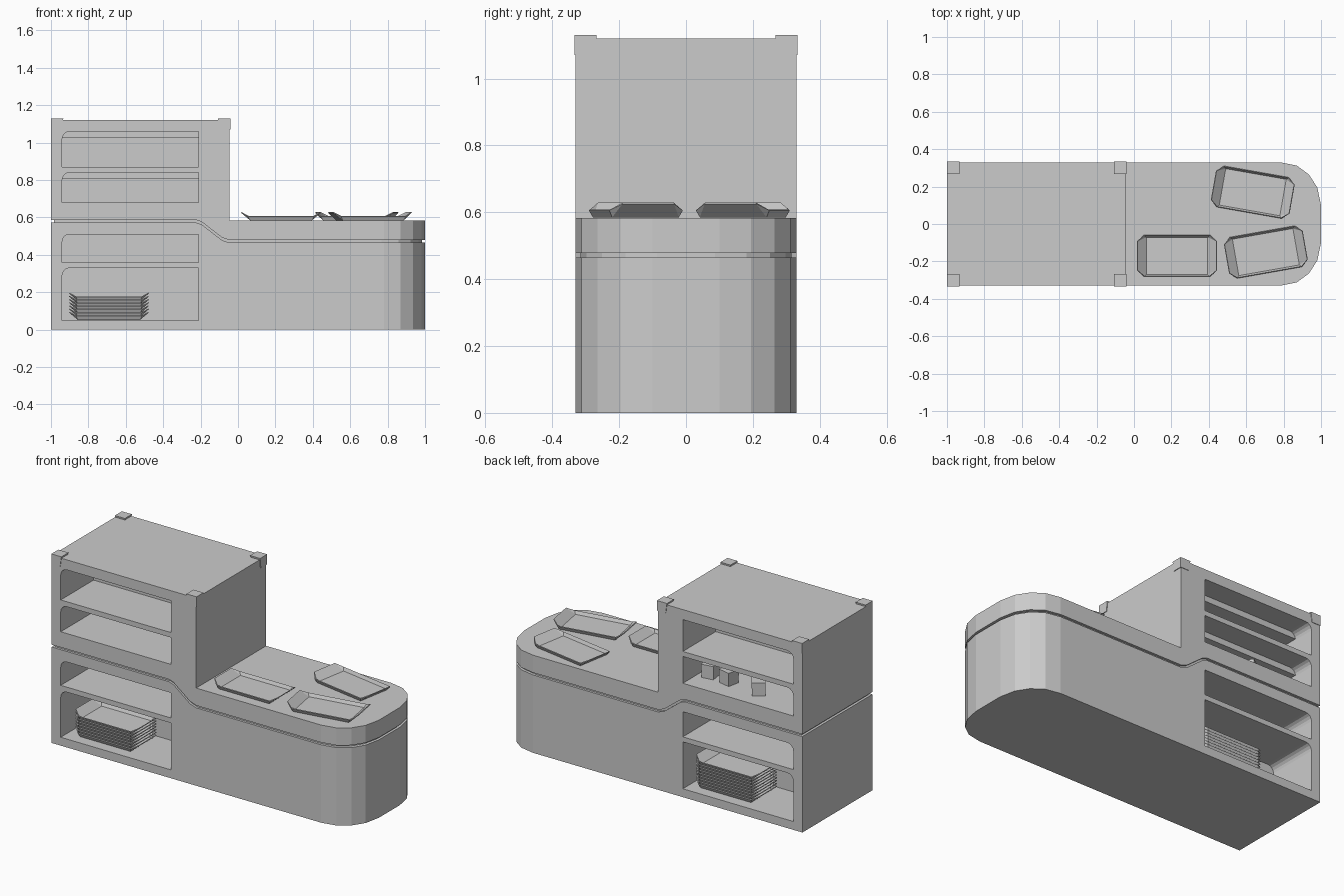
import bpy, bmesh, math
from mathutils import Matrix

if "Cube" in bpy.data.objects:
    bpy.data.objects.remove(bpy.data.objects["Cube"])


def make(name, verts, faces):
    me = bpy.data.meshes.new(name)
    me.from_pydata(verts, [], faces)
    bm = bmesh.new()
    bm.from_mesh(me)
    bmesh.ops.recalc_face_normals(bm, faces=bm.faces)
    bm.to_mesh(me)
    bm.free()
    ob = bpy.data.objects.new(name, me)
    bpy.context.collection.objects.link(ob)
    return ob


def box(name, x0, x1, y0, y1, z0, z1):
    return loft(name, [(x0, z0, z1, y0, y1), (x1, z0, z1, y0, y1)])


def loft(name, stations):
    """Loft rectangles (x, z_low, z_high, y_low, y_high) along x."""
    v, f = [], []
    for x, a, b, y0, y1 in stations:
        v += [(x, y0, a), (x, y1, a), (x, y1, b), (x, y0, b)]
    for i in range(len(stations) - 1):
        for k in range(4):
            j = (k + 1) % 4
            f.append((4 * i + k, 4 * i + j, 4 * i + 4 + j, 4 * i + 4 + k))
    n = len(v)
    f += [(0, 1, 2, 3), (n - 4, n - 3, n - 2, n - 1)]
    return make(name, v, f)


# Plan of the counter: half width along x, and the dipping seam height
LEFT = [(-1, .33), (-.225, .33), (-.195, .33), (-.085, .33), (-.045, .33)]
RIGHT = [(-.045, .33), (.78, .33), (.87, .312), (.935, .265), (.98, .195), (1, .1)]


def seam(x):
    pts = [(-.225, .573), (-.195, .563), (-.085, .478), (-.045, .465)]
    if x <= pts[0][0]:
        return pts[0][1]
    for (a, p), (b, q) in zip(pts, pts[1:]):
        if x <= b:
            return p + (q - p) * (x - a) / (b - a)
    return pts[-1][1]


GAP = .014
base = loft("counter_base", [(x, 0, seam(x), -w, w) for x, w in LEFT + RIGHT[1:]])
tower = loft("shelf_tower", [(x, seam(x) + GAP, 1.12, -w, w) for x, w in LEFT])
loft("counter_top", [(x, seam(x) + GAP, .583, -w, w) for x, w in RIGHT])
# Recessed core that shows inside the seam
loft("seam_core", [(x * .985, seam(x) - .03, seam(x) + .035, -w + .014, w - .014)
                   for x, w in LEFT + RIGHT[1:]])


# Shelf openings, front and back, with a rounded outer top corner
def cut_shelves(target, openings):
    v, f = [], []
    for z0, z1 in openings:
        r = .04
        prof = [(-.94, z0), (-.21, z0), (-.21, z1)]
        for i in range(5):
            t = math.pi / 2 * (1 + i / 4)
            prof.append((-.94 + r + r * math.cos(t), z1 - r + r * math.sin(t)))
        n = len(prof)
        for s in (-1, 1):
            o = len(v)
            v += [(x, s * .02, z) for x, z in prof] + [(x, s * .5, z) for x, z in prof]
            f += [tuple(range(o, o + n)), tuple(range(o + n, o + 2 * n))]
            f += [(o + k, o + (k + 1) % n, o + n + (k + 1) % n, o + n + k) for k in range(n)]
    cutter = make("shelf_cutter", v, f)
    cutter.hide_render = True
    mod = target.modifiers.new("shelves", 'BOOLEAN')
    mod.operation, mod.solver, mod.object = 'DIFFERENCE', 'EXACT', cutter
    bpy.context.view_layer.objects.active = target
    bpy.ops.object.modifier_apply(modifier=mod.name)
    bpy.data.objects.remove(cutter)


cut_shelves(base, [(.05, .33), (.36, .51)])
cut_shelves(tower, [(.68, .84), (.87, 1.06)])

# Lamp panels under the upper shelf ceilings
for z in (.84, 1.06):
    for s in (-1, 1):
        y0, y1 = sorted((s * .02, s * .2))
        box("shelf_lamp", -.94, -.21, y0, y1, z - .035, z + .002)

# Tapered caps on the four top corners
for cx, sx in ((-1, 1), (-.041, -1)):
    for sy in (-1, 1):
        v = []
        for z, d in ((1.07, .058), (1.13, .066)):
            xa, xb = cx, cx + sx * d
            ya, yb = sy * .333, sy * (.333 - d)
            v += [(xa, ya, z), (xb, ya, z), (xb, yb, z), (xa, yb, z)]
        make("corner_cap", v, [(0, 1, 2, 3), (4, 5, 6, 7), (0, 1, 5, 4),
                               (1, 2, 6, 5), (2, 3, 7, 6), (3, 0, 4, 7)])


# Serving trays: flat base, low sides and flared end flaps
def tray(x, y, z, angle=0):
    v = [(sx * .165, sy * .1, 0) for sx, sy in ((-1, -1), (1, -1), (1, 1), (-1, 1))]
    v += [(sx * .175, sy * .11, .02) for sx, sy in ((-1, -1), (1, -1), (1, 1), (-1, 1))]
    v += [(sx * .212, sy * .078, .04) for sx, sy in ((-1, -1), (1, -1), (1, 1), (-1, 1))]
    f = [(0, 1, 2, 3), (0, 1, 5, 4), (2, 3, 7, 6), (1, 2, 10, 9), (3, 0, 8, 11)]
    f += [(k, k + 4, k + 8) for k in range(4)]
    ob = make("tray", v, f)
    ob.matrix_world = Matrix.Translation((x, y, z)) @ Matrix.Rotation(math.radians(angle), 4, 'Z')
    mod = ob.modifiers.new("thickness", 'SOLIDIFY')
    mod.thickness, mod.offset = .005, 0


tray(.23, -.17, .587)
tray(.635, .17, .587, -10)
tray(.705, -.15, .587, 10)
for i in range(7):
    tray(-.69, -.165, .054 + i * .017)
for i in range(9):
    tray(-.45, .165, .054 + i * .017)

# Small lidded boxes on the rear middle shelf
for x, y, a in ((-.28, .17, 8), (-.41, .18, -12), (-.62, .2, 35)):
    for part, h, z0, z1 in (("box_body", .036, 0, .045), ("box_lid", .038, .045, .08)):
        ob = box(part, -h, h, -h, h, z0, z1)
        ob.location = (x, y, .68)
        ob.rotation_euler.z = math.radians(a)
